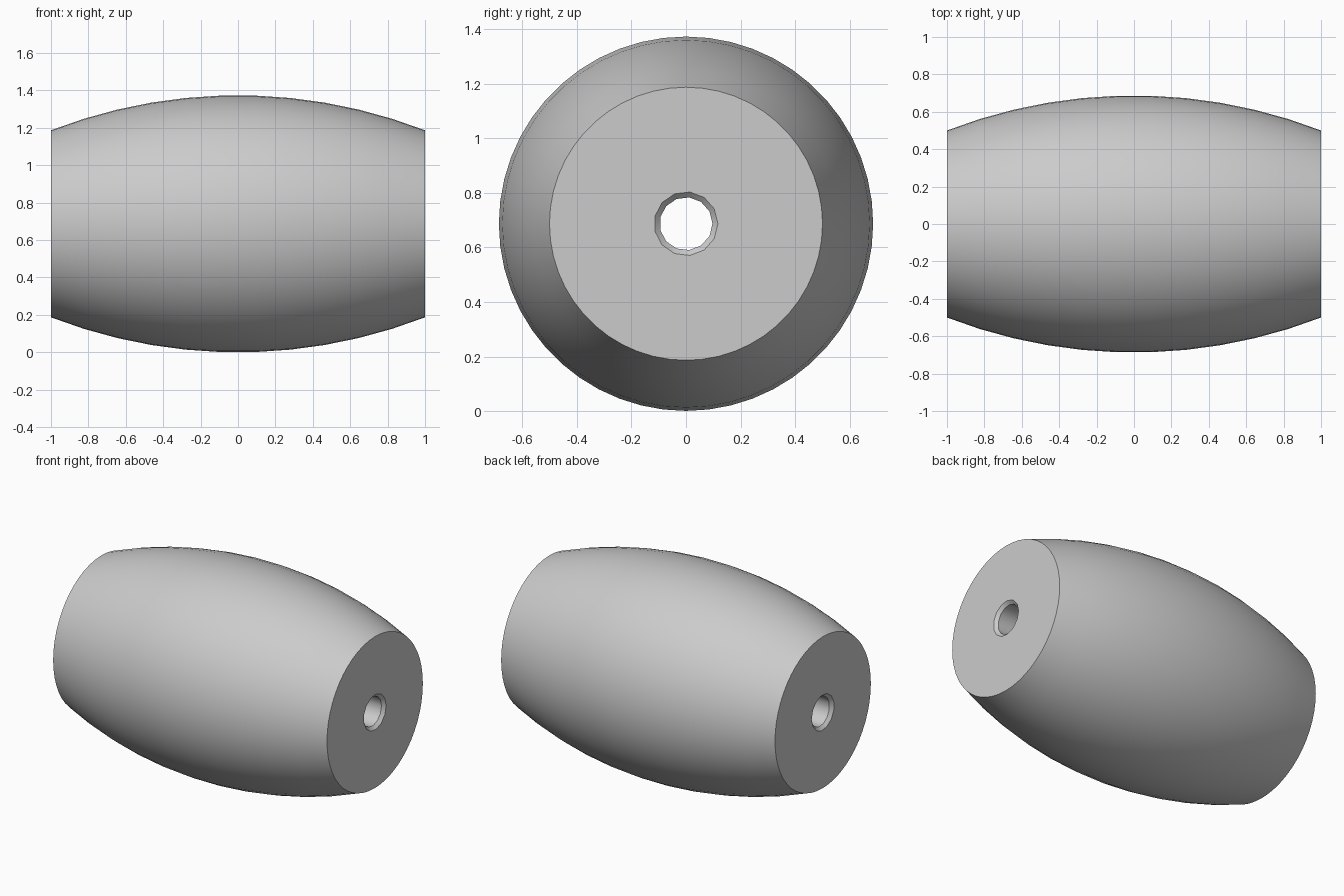
import bpy, bmesh
from math import sin, cos, pi, sqrt, asin

cube = bpy.data.objects.get("Cube")
if cube:
    bpy.data.objects.remove(cube, do_unlink=True)

MID_R, END_R = 0.687, 0.5
BORE_R, CHAMFER = 0.097, 0.02


def lathe(bm, profile, sides):
    """Revolve (x, radius) points around the x axis as an open tube."""
    rings = [[bm.verts.new((x, r * cos(2 * pi * i / sides), r * sin(2 * pi * i / sides)))
              for i in range(sides)] for x, r in profile]
    for a, b in zip(rings, rings[1:]):
        for i in range(sides):
            j = (i + 1) % sides
            bm.faces.new((a[i], a[j], b[j], b[i]))


bm = bmesh.new()

# Bulging outer wall: a circular arc between the two ends
sag = MID_R - END_R
arc_r = (1 + sag * sag) / (2 * sag)
half = asin(1 / arc_r)
steps = 11
angles = [half * (2 * k / steps - 1) for k in range(steps + 1)]
lathe(bm, [(arc_r * sin(a), MID_R - arc_r * (1 - cos(a))) for a in angles], 52)

# Through bore with a chamfer at each mouth
lathe(bm, [(-1, BORE_R + CHAMFER), (-1 + CHAMFER, BORE_R),
           (1 - CHAMFER, BORE_R), (1, BORE_R + CHAMFER)], 13)

# Flat ring-shaped ends
for side in (-1, 1):
    rim = [e for e in bm.edges if e.is_boundary and e.verts[0].co.x * side > 0.9]
    bmesh.ops.triangle_fill(bm, edges=rim, use_beauty=True, normal=(side, 0, 0))
bmesh.ops.recalc_face_normals(bm, faces=bm.faces[:])

mesh = bpy.data.meshes.new("barrel_roller")
bm.to_mesh(mesh)
bm.free()
roller = bpy.data.objects.new("barrel_roller", mesh)
bpy.context.collection.objects.link(roller)
roller.location.z = MID_R

# Plain grey material
grey = bpy.data.materials.new("plain_grey")
grey.use_nodes = True
colour = (0.6, 0.6, 0.6, 1)
grey.diffuse_color = colour
grey.node_tree.nodes["Principled BSDF"].inputs["Base Color"].default_value = colour
mesh.materials.append(grey)

# Smooth curved walls, sharp rims
bpy.ops.object.select_all(action="DESELECT")
roller.select_set(True)
bpy.context.view_layer.objects.active = roller
bpy.ops.object.shade_smooth_by_angle(angle=pi / 6)
